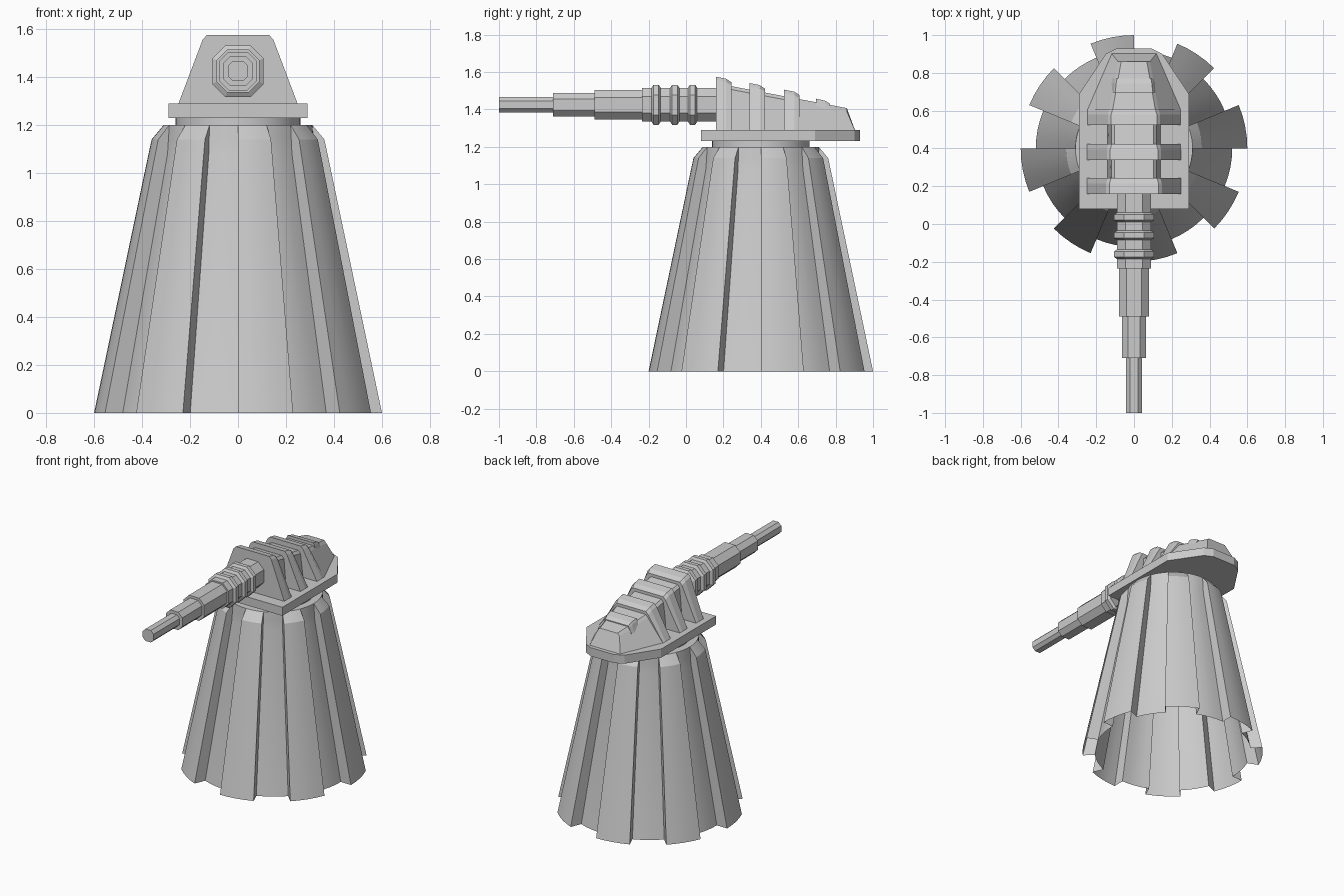
import bpy, bmesh
from math import cos, sin, radians

cube = bpy.data.objects.get("Cube")
if cube:
    bpy.data.objects.remove(cube)

grey = bpy.data.materials.new("light_grey")
grey.use_nodes = True
GREY = (0.6, 0.6, 0.6, 1)
grey.diffuse_color = GREY
grey.node_tree.nodes["Principled BSDF"].inputs["Base Color"].default_value = GREY


def loft(name, sections, cap_start=True, cap_end=True, smooth=None):
    """Skin a row of closed cross-sections with equal point counts."""
    bm = bmesh.new()
    rings = [[bm.verts.new(p) for p in s] for s in sections]
    n = len(rings[0])
    for a, b in zip(rings, rings[1:]):
        for i in range(n):
            j = (i + 1) % n
            bm.faces.new((a[i], a[j], b[j], b[i]))
    if cap_start:
        bm.faces.new(rings[0][::-1])
    if cap_end:
        bm.faces.new(rings[-1])
    bmesh.ops.remove_doubles(bm, verts=bm.verts[:], dist=0.0005)
    bmesh.ops.recalc_face_normals(bm, faces=bm.faces[:])
    mesh = bpy.data.meshes.new(name)
    bm.to_mesh(mesh)
    bm.free()
    mesh.materials.append(grey)
    obj = bpy.data.objects.new(name, mesh)
    bpy.context.collection.objects.link(obj)
    if smooth:
        bpy.ops.object.select_all(action='DESELECT')
        bpy.context.view_layer.objects.active = obj
        obj.select_set(True)
        bpy.ops.object.shade_smooth_by_angle(angle=radians(smooth))
    return obj


CY = 0.4  # tower axis


# Ribbed tower: eight raised sectors alternating with recessed ones, open below
def tower_ring(z, r_rib, r_groove, steps=4):
    pts = []
    for k in range(16):
        r = r_groove if k % 2 else r_rib
        for s in range(steps + 1):
            a = radians(22.5 * (k + s / steps))
            pts.append((r * cos(a), CY + r * sin(a), z))
    return pts


loft("tower", [tower_ring(0, 0.6, 0.52), tower_ring(1.08, 0.373, 0.318),
               tower_ring(1.14, 0.36, 0.314), tower_ring(1.2, 0.31, 0.31)],
     cap_start=False, smooth=25)

# Turning neck
loft("neck", [tower_ring(z, 0.26, 0.26) for z in (1.19, 1.24)], smooth=30)

# Turret base plate
half = [(0.29, 0.08), (0.29, 0.69), (0.15, 0.9), (0.09, 0.93)]
outline = half + [(-x, y) for x, y in reversed(half)]
loft("turret_plate", [[(x, y, z) for x, y in outline] for z in (1.23, 1.29)])


# Turret body sections across the y axis: base width, shoulder and bevelled top
def body_section(y, base, shoulder, top, y_base=None):
    yb = y if y_base is None else y_base
    side = [(base, yb, 1.285), (shoulder, y, top - 0.018), (shoulder - 0.017, y, top)]
    return side + [(-x, yy, z) for x, yy, z in reversed(side)]


def roof(y):
    return 1.54 - 0.19 * (y - 0.16)


loft("turret_core", [body_section(y, 0.14, 0.12, roof(y)) for y in (0.17, 0.6)])
loft("turret_rear", [body_section(0.56, 0.25, 0.135, roof(0.56)),
                     body_section(0.605, 0.25, 0.13, roof(0.605)),
                     body_section(0.86, 0.12, 0.085, roof(0.86), 0.905)])

# Wide fins, stepping down toward the back
for i, (y, shoulder) in enumerate([(0.16, 0.147), (0.34, 0.143), (0.525, 0.138)]):
    loft(f"turret_fin_{i + 1}", [
        body_section(y, 0.25, shoulder, roof(y) + 0.035),
        body_section(y + 0.055, 0.25, shoulder, roof(y) + 0.024),
        body_section(y + 0.083, 0.25, shoulder - 0.008, roof(y) + 0.005)])

# Small rear fin riding on the sloped roof
loft("turret_fin_4", [[(x, y, z) for x, z in (
    (w + 0.025, 1.38), (w + 0.008, t - 0.015), (w, t),
    (-w, t), (-w - 0.008, t - 0.015), (-w - 0.025, 1.38))]
    for y, w, t in ((0.695, 0.1, 1.458), (0.745, 0.094, 1.446), (0.77, 0.09, 1.43))])


# Stepped octagonal barrel
def octagon(y, r, flat=0.5):
    f = r * flat
    pts = [(r, -f), (r, f), (f, r), (-f, r), (-r, f), (-r, -f), (-f, -r), (f, -r)]
    return [(x, y, 1.425 + z) for x, z in pts]


stages = [("barrel_collar", -0.235, 0.2, 0.09), ("barrel_rear", -0.49, -0.235, 0.08),
          ("barrel_middle", -0.71, -0.49, 0.063), ("barrel_tip", -1.0, -0.71, 0.042)]
for name, y0, y1, r in stages:
    loft(name, [octagon(y0, r), octagon(y1, r)])

# Bevelled barrel rings
for i, y in enumerate((-0.16, -0.06, 0.035)):
    loft(f"barrel_ring_{i + 1}", [octagon(y + d, r) for d, r in (
        (-0.025, 0.09), (-0.014, 0.107), (0.014, 0.107), (0.025, 0.09))])
